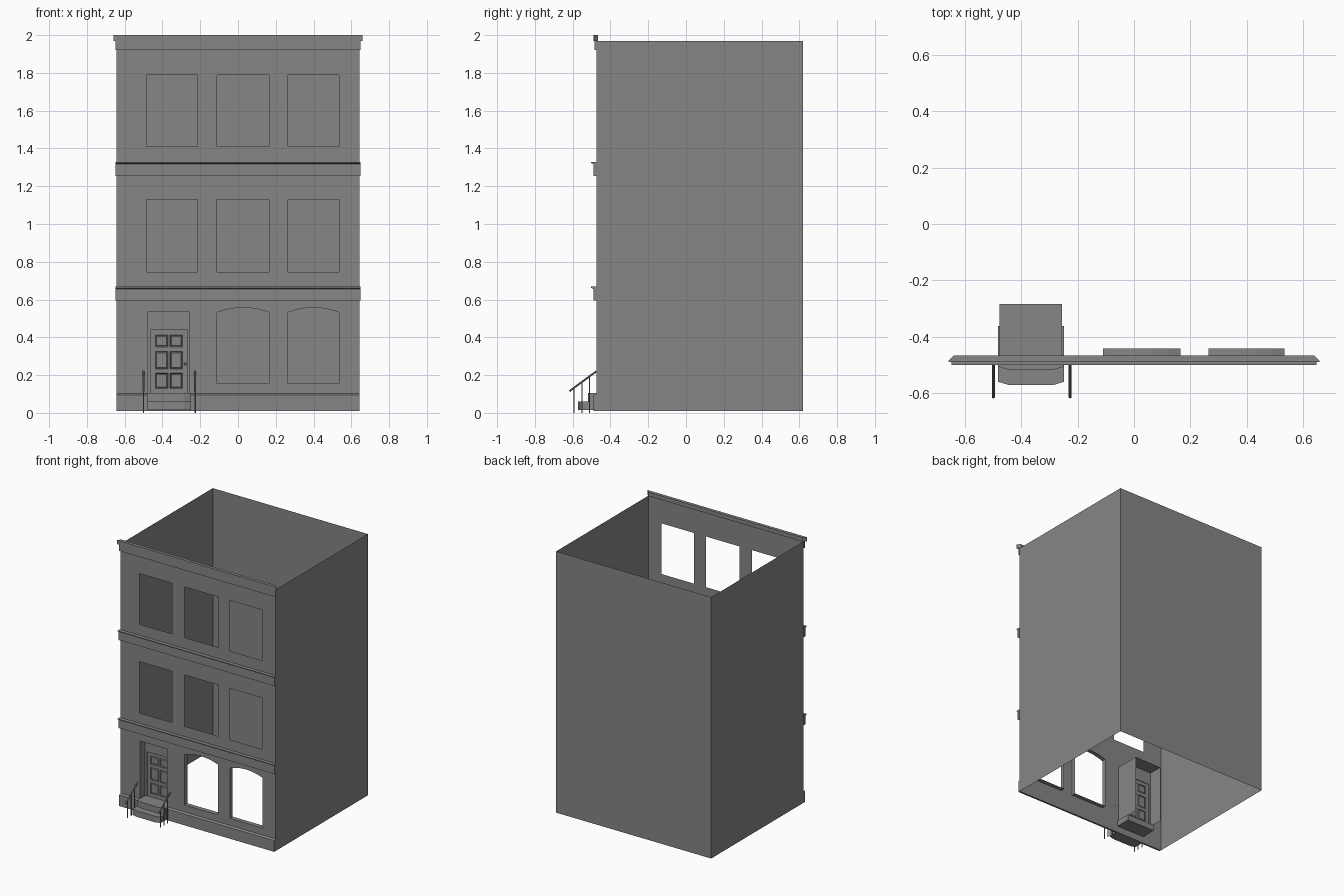
import bpy, bmesh, math
from mathutils import Vector, Matrix

cube = bpy.data.objects.get("Cube")
if cube:
    bpy.data.objects.remove(cube, do_unlink=True)

grey = bpy.data.materials.new("stone_grey")
grey.use_nodes = True
colour = (0.24, 0.24, 0.24, 1)
grey.diffuse_color = colour
grey.node_tree.nodes["Principled BSDF"].inputs["Base Color"].default_value = colour

W, FRONT, BACK, BASE, TOP = 0.643, -0.475, 0.62, 0.01, 1.97


def finish(name, bm, normals=True):
    if normals:
        bmesh.ops.recalc_face_normals(bm, faces=bm.faces)
    mesh = bpy.data.meshes.new(name)
    bm.to_mesh(mesh)
    bm.free()
    mesh.materials.append(grey)
    ob = bpy.data.objects.new(name, mesh)
    bpy.context.collection.objects.link(ob)
    return ob


def prism(name, outline, axis, lo, hi, caps=True):
    """Extrude a closed 2D outline along the x or z axis."""
    def place(p, d):
        return (d, p[0], p[1]) if axis == "x" else (p[0], p[1], d)
    bm = bmesh.new()
    a = [bm.verts.new(place(p, lo)) for p in outline]
    b = [bm.verts.new(place(p, hi)) for p in outline]
    n = len(a)
    for i in range(n):
        j = (i + 1) % n
        bm.faces.new((a[i], a[j], b[j], b[i]))
    if caps:
        bm.faces.new(a)
        bm.faces.new(b)
    return finish(name, bm)


def box(name, x0, x1, y0, y1, z0, z1):
    return prism(name, [(x0, y0), (x1, y0), (x1, y1), (x0, y1)], "z", z0, z1)


def sheet(name, points):
    bm = bmesh.new()
    bm.faces.new([bm.verts.new(p) for p in points])
    return finish(name, bm, False)


def rod(bm, a, b, radius):
    a, b = Vector(a), Vector(b)
    turn = (b - a).to_track_quat("Z", "Y").to_matrix().to_4x4()
    bmesh.ops.create_cone(bm, cap_ends=True, segments=8, radius1=radius, radius2=radius,
                          depth=(b - a).length, matrix=Matrix.Translation((a + b) / 2) @ turn)


def rect(x0, x1, z0, z1):
    return [(x0, z0), (x1, z0), (x1, z1), (x0, z1)]


def arched(x0, x1, z0, spring, crest, steps=10):
    """Opening outline with a shallow segmental arch on top."""
    pts = [(x0, z0), (x1, z0)]
    for i in range(steps + 1):
        t = i / steps
        pts.append((x1 + (x0 - x1) * t, spring + (crest - spring) * (1 - (2 * t - 1) ** 2)))
    return pts


# Openings of the front wall
columns = [(-0.485, -0.215), (-0.11, 0.165), (0.265, 0.535)]
shop_windows = [arched(x0, x1, 0.155, 0.532, 0.557) for x0, x1 in columns[1:]]
DX0, DX1, DZ0, DZ1 = -0.479, -0.256, 0.103, 0.535
openings = shop_windows + [rect(DX0, DX1, DZ0, DZ1)]
for z0, z1 in [(0.745, 1.13), (1.41, 1.79)]:
    openings += [rect(x0, x1, z0, z1) for x0, x1 in columns]

# Front wall with holes
bm = bmesh.new()
edges = []
for loop in [rect(-W, W, BASE, TOP)] + openings:
    vs = [bm.verts.new((x, FRONT, z)) for x, z in loop]
    edges += [bm.edges.new((vs[i], vs[(i + 1) % len(vs)])) for i in range(len(vs))]
bmesh.ops.triangle_fill(bm, edges=edges, use_beauty=True, normal=(0, -1, 0))
for f in bm.faces:
    f.normal_update()
    if f.normal.y > 0:
        f.normal_flip()
finish("front_wall", bm, False)

# Side and back walls, thin and open above and below
for name, s in [("left_wall", 1), ("right_wall", -1)]:
    pts = [(s * W, FRONT, BASE), (s * W, BACK, BASE), (s * W, BACK, TOP), (s * W, FRONT, TOP)]
    sheet(name, pts if s > 0 else pts[::-1])
sheet("back_wall", [(W, BACK, BASE), (-W, BACK, BASE), (-W, BACK, TOP), (W, BACK, TOP)])

# Reveals of the arched windows
for i, outline in enumerate(shop_windows):
    bm = bmesh.new()
    a = [bm.verts.new((x, FRONT, z)) for x, z in outline]
    b = [bm.verts.new((x, FRONT + 0.033, z)) for x, z in outline]
    for k in range(len(a)):
        j = (k + 1) % len(a)
        bm.faces.new((a[k], b[k], b[j], a[j]))
    finish(f"arched_window_reveal_{i + 1}", bm, False)

# Horizontal bands with a thin projecting lip
for name, z in [("lower_band", 0.595), ("upper_band", 1.255)]:
    prism(name, [(FRONT, z), (-0.491, z), (-0.491, z + 0.062), (-0.502, z + 0.067),
                 (-0.502, z + 0.073), (FRONT, z + 0.073)], "x", -0.648, 0.648)

# Plinth, with a sloped top edge
prism("plinth", [(FRONT, BASE), (-0.489, BASE), (-0.489, 0.094), (FRONT, 0.102)], "x", -W, W)

# Cornice with mitred ends
prism("cornice_frieze", [(FRONT, 1.92), (-0.484, 1.92), (-0.484, TOP), (FRONT, TOP)],
      "x", -0.648, 0.648)
prism("cornice_cap", [(-0.66, -0.491), (0.66, -0.491), (0.66, -0.487), (0.64, -0.467),
                      (-0.64, -0.467), (-0.66, -0.487)], "z", TOP, 2.0)

# Vestibule side walls and ceiling behind the doorway
DEEP = -0.285
for name, x in [("vestibule_right_wall", DX0), ("vestibule_left_wall", DX1)]:
    sheet(name, [(x, FRONT, DZ0), (x, DEEP, DZ0), (x, DEEP, DZ1), (x, FRONT, DZ1)])
sheet("vestibule_ceiling", [(DX0, FRONT, DZ1), (DX0, DEEP, DZ1), (DX1, DEEP, DZ1), (DX1, FRONT, DZ1)])

# Door frame and panel above the door
DY, LX0, LX1, LZ = -0.41, -0.464, -0.268, 0.438
box("door_jamb_right", DX0, LX0, DY - 0.008, DY + 0.02, DZ0, DZ1)
box("door_jamb_left", LX1, DX1, DY - 0.008, DY + 0.02, DZ0, DZ1)
box("door_head_panel", LX0, LX1, DY - 0.008, DY + 0.02, LZ, DZ1)

# Panelled door, both faces alike
xs = [LX0, -0.438, -0.371, -0.359, -0.294, LX1]
zs = [DZ0, 0.13, 0.21, 0.232, 0.325, 0.35, 0.412, LZ]
for name, y, s in [("door_front", DY, 1), ("door_back", DY + 0.015, -1)]:
    bm = bmesh.new()
    grid = [[bm.verts.new((x, y, z)) for x in xs] for z in zs]
    panels = []
    for r in range(len(zs) - 1):
        for c in range(len(xs) - 1):
            q = [grid[r][c], grid[r][c + 1], grid[r + 1][c + 1], grid[r + 1][c]]
            f = bm.faces.new(q if s > 0 else q[::-1])
            if r % 2 and c % 2:
                panels.append(f)
    bm.normal_update()
    bmesh.ops.inset_individual(bm, faces=panels, thickness=0.005, depth=-0.005)
    bmesh.ops.inset_individual(bm, faces=panels, thickness=0.006, depth=0.004)
    finish(name, bm, False)

# Door knob
bm = bmesh.new()
bmesh.ops.create_uvsphere(bm, u_segments=12, v_segments=8, radius=0.007,
                          matrix=Matrix.Translation((-0.28, DY - 0.012, 0.26)))
rod(bm, (-0.28, DY, 0.26), (-0.28, DY - 0.01, 0.26), 0.003)
knob = finish("door_knob", bm)
for p in knob.data.polygons:
    p.use_smooth = True


# Steps with clipped front corners
def step(name, front, back, z0, z1):
    x0, x1, cut = -0.483, -0.249, 0.04
    prism(name, [(x0, back), (x0, front + 0.012), (x0 + cut, front),
                 (x1 - cut, front), (x1, front + 0.012), (x1, back)], "z", z0, z1)


step("top_step", -0.519, -0.362, 0.06, 0.104)
step("bottom_step", -0.573, -0.475, 0.015, 0.06)

# Handrails with three posts each
for name, x in [("right_handrail", -0.5), ("left_handrail", -0.227)]:
    bm = bmesh.new()
    low, high = Vector((x, -0.617, 0.115)), Vector((x, -0.475, 0.22))
    rod(bm, low, high, 0.005)
    for y, foot in [(-0.593, 0.0), (-0.551, 0.0), (-0.511, 0.0)]:
        t = (y - low.y) / (high.y - low.y)
        rod(bm, (x, y, foot), (x, y, low.lerp(high, t).z), 0.0035)
    finish(name, bm)
